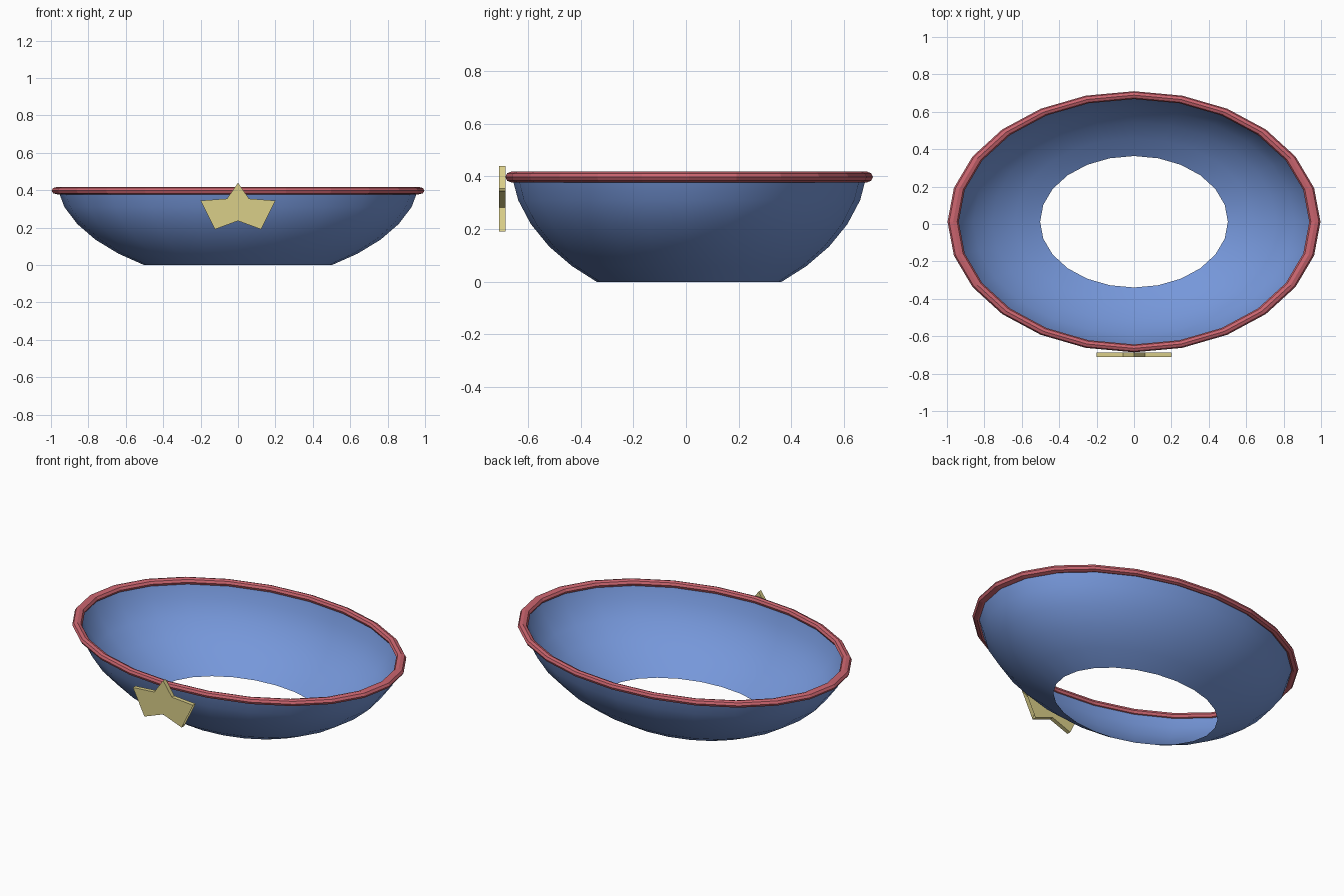
import bpy, bmesh
from math import sin, cos, pi, radians

cube = bpy.data.objects.get("Cube")
if cube:
    bpy.data.objects.remove(cube, do_unlink=True)

SIDES = 24          # segments around the oval
DEPTH = 0.7         # oval depth relative to its width
CENTRE_Y = 0.012


def material(name, rgb):
    m = bpy.data.materials.new(name)
    m.use_nodes = True
    m.diffuse_color = (*rgb, 1)
    m.node_tree.nodes["Principled BSDF"].inputs["Base Color"].default_value = (*rgb, 1)
    return m


def finish(name, bm, mat):
    mesh = bpy.data.meshes.new(name)
    bm.to_mesh(mesh)
    bm.free()
    mesh.materials.append(mat)
    ob = bpy.data.objects.new(name, mesh)
    bpy.context.collection.objects.link(ob)
    return ob


def lathe_oval(name, profile, mat, closed=False):
    """Sweep an (radius, z) profile around an oval."""
    bm = bmesh.new()
    rings = []
    for i in range(SIDES):
        a = 2 * pi * i / SIDES
        rings.append([bm.verts.new((r * cos(a), CENTRE_Y + DEPTH * r * sin(a), z))
                      for r, z in profile])
    n = len(profile)
    for i in range(SIDES):
        p, q = rings[i], rings[(i + 1) % SIDES]
        for j in range(n if closed else n - 1):
            k = (j + 1) % n
            bm.faces.new((p[j], q[j], q[k], p[k]))
    return finish(name, bm, mat)


blue = material("basin blue", (0.18, 0.31, 0.70))
red = material("rim red", (0.60, 0.13, 0.16))
gold = material("star gold", (0.70, 0.62, 0.25))

# Open-bottomed basin shell
bowl = lathe_oval("basin", [(0.502, 0), (0.637, 0.06), (0.76, 0.134), (0.859, 0.219),
                            (0.928, 0.31), (0.96, 0.395)], blue)
for p in bowl.data.polygons:
    p.use_smooth = True

# Rounded rim with a flattened eight-sided section
lathe_oval("rim", [(0.967 + 0.03 * cos(2 * pi * k / 8), 0.398 + 0.02 * sin(2 * pi * k / 8))
                   for k in range(8)], red, closed=True)

# Flattened star plate on the front
bm = bmesh.new()
layers = []
for y in (-0.71, -0.686):
    layer = []
    for k in range(10):
        r = 0.1 if k % 2 else 0.21
        a = radians(90 - 36 * k)
        layer.append(bm.verts.new((r * cos(a), y, 0.302 + 0.655 * r * sin(a))))
    layers.append(layer)
front, back = layers
for k in range(10):
    n = (k + 1) % 10
    bm.faces.new((front[k], back[k], back[n], front[n]))
# The caps span straight across the two side notches
for layer in layers:
    bm.faces.new([v for k, v in enumerate(layer) if k not in (3, 7)])
bmesh.ops.recalc_face_normals(bm, faces=bm.faces)
finish("front_star", bm, gold)
